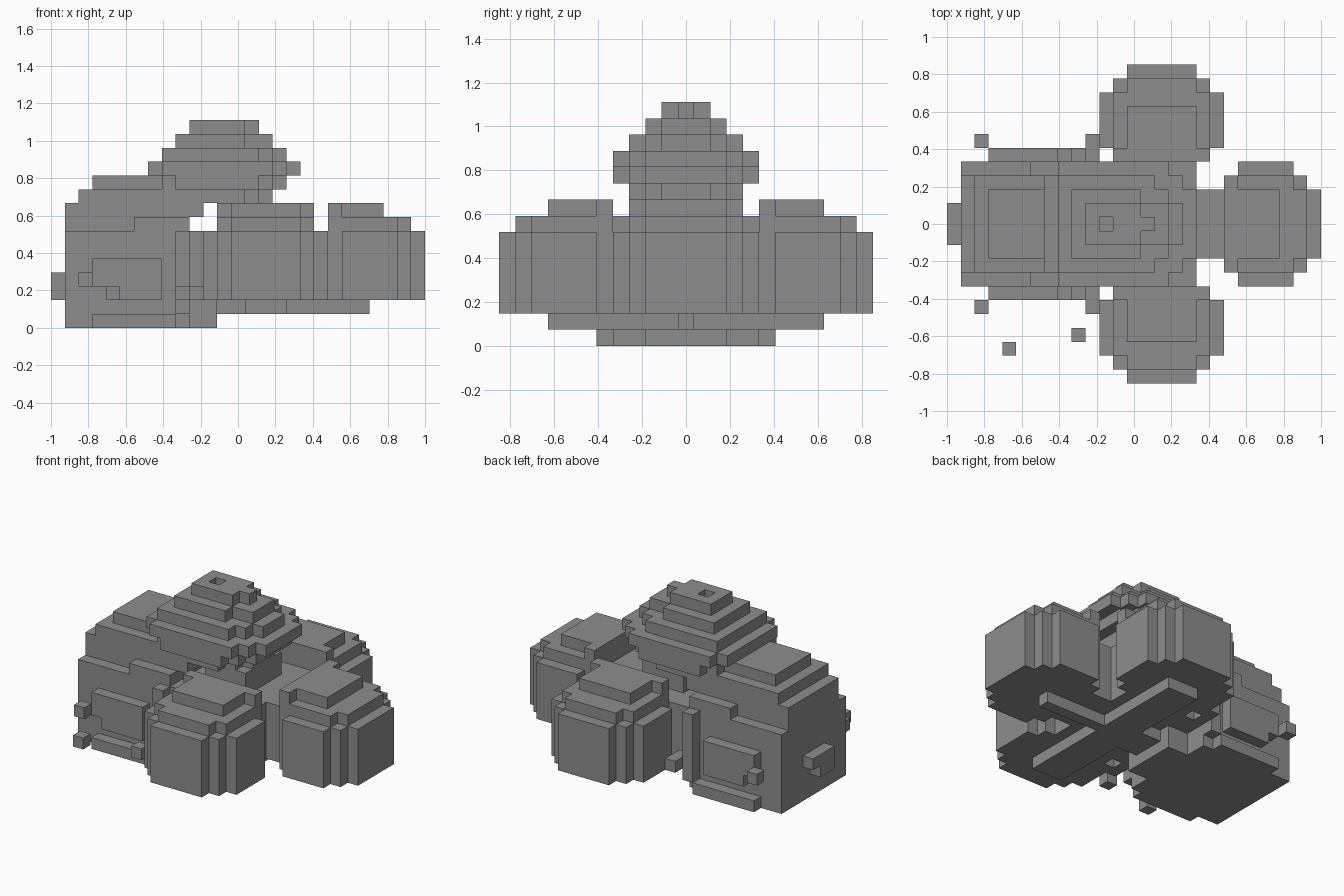
import bpy, bmesh
from mathutils import Vector

U = 2 / 27  # size of one block

old = bpy.data.objects.get("Cube")
if old:
    bpy.data.objects.remove(old)

grey = bpy.data.materials.new("stone_grey")
grey.use_nodes = True
colour = (0.27, 0.27, 0.27, 1)
grey.diffuse_color = colour
grey.node_tree.nodes["Principled BSDF"].inputs["Base Color"].default_value = colour


def box(x0, x1, y0, y1, z0, z1):
    """Block cells; x and z are edge ranges, y cells are inclusive about the centre."""
    return {(x, y, z) for x in range(x0, x1) for y in range(y0, y1 + 1) for z in range(z0, z1)}


def slab(x0, x1, half, z0, z1):
    return box(x0, x1, -half, half, z0, z1)


def both(cells):
    return cells | {(x, -y, z) for x, y, z in cells}


def build(name, cells):
    """Make one block object from the exposed faces of its cells."""
    bm = bmesh.new()
    for cell in cells:
        c = Vector(cell)
        for axis in range(3):
            for sign in (-1, 1):
                n = Vector((0, 0, 0))
                n[axis] = sign
                if tuple(int(v) for v in c + n) in cells:
                    continue
                a, b = Vector((0, 0, 0)), Vector((0, 0, 0))
                a[(axis + 1) % 3], b[(axis + 2) % 3] = 0.5, 0.5 * sign
                mid = c + n / 2 + Vector((-13, 0, 0.5))
                bm.faces.new([bm.verts.new((mid + p) * U) for p in (-a - b, a - b, a + b, b - a)])
    bmesh.ops.remove_doubles(bm, verts=bm.verts, dist=U / 100)
    bmesh.ops.dissolve_limit(bm, angle_limit=0.01, verts=bm.verts, edges=bm.edges)
    mesh = bpy.data.meshes.new(name)
    bm.to_mesh(mesh)
    bm.free()
    mesh.materials.append(grey)
    obj = bpy.data.objects.new(name, mesh)
    bpy.context.collection.objects.link(obj)


# Rear hull: wall, shoulders and stepped roof
hull = slab(1, 10, 4, 0, 7) | slab(6, 10, 4, 7, 8) | slab(1, 10, 3, 7, 8)
hull |= slab(1, 11, 3, 8, 9) | slab(2, 12, 3, 9, 10) | slab(3, 12, 2, 10, 11)
hull |= slab(3, 9, 5, 0, 1) | slab(9, 12, 2, 0, 2)
build("hull", hull)

# Deck that joins the hull to the three pods
build("deck", slab(10, 18, 4, 2, 7) | slab(18, 20, 2, 2, 7))

# Stepped dome on a neck
dome = slab(12, 16, 2, 7, 9)
for z, x0, x1, half in ((9, 9, 16, 3), (10, 8, 17, 4), (11, 7, 18, 4),
                        (12, 8, 17, 3), (13, 9, 16, 2), (14, 10, 15, 1)):
    dome |= slab(x0, x1, half - 2 if half > 2 else half - 1, z, z + 1)
    dome |= slab(x0, x1 - 1, half - 1, z, z + 1)
    dome |= slab(x0 + (half > 3), x1 - 2 + (half < 2), half, z, z + 1)
dome -= box(11, 12, 0, 0, 14, 15)
build("dome", dome)


# Rounded pods: u runs outward from the deck, v across
def pod_cells():
    cells = set()
    for u in range(8):
        half = min(4, 2 + u, 9 - u)
        cells |= {(u, v, z) for v in range(-half, half + 1) for z in range(2, 7)}
        if 1 <= u <= 6:
            half = min(3, 8 - u)
            cells |= {(u, v, 7) for v in range(-half, half + 1)}
        if 1 <= u <= 4:
            half = 3 if u == 1 else 2
            cells |= {(u, v, 8) for v in range(-half, half + 1)}
    return cells


pod = pod_cells()
build("front_pod", {(15 + v, -4 - u, z) for u, v, z in pod})
build("back_pod", {(15 + v, 4 + u, z) for u, v, z in pod})
build("left_pod", {(19 + u, v, z) for u, v, z in pod})

# Keel beams under the deck
build("underframe", slab(10, 23, 0, 1, 2) | slab(14, 17, 8, 1, 2) | slab(10, 14, 1, 1, 2))

# Hull fittings: side panels, posts, steps and the end pipe
build("side_panels", both(box(4, 8, 5, 5, 2, 5) | box(3, 4, 5, 5, 3, 5)))
build("side_posts", both(box(9, 10, 5, 5, 1, 7) | box(10, 11, 5, 6, 2, 3)))
build("side_handles", both(box(2, 3, 6, 6, 3, 4)))
build("end_pipe", slab(0, 1, 1, 3, 4) | box(0, 1, -1, 0, 2, 3))
build("loose_blocks", box(4, 5, -9, -9, 2, 3) | box(9, 10, -8, -8, 2, 3))
